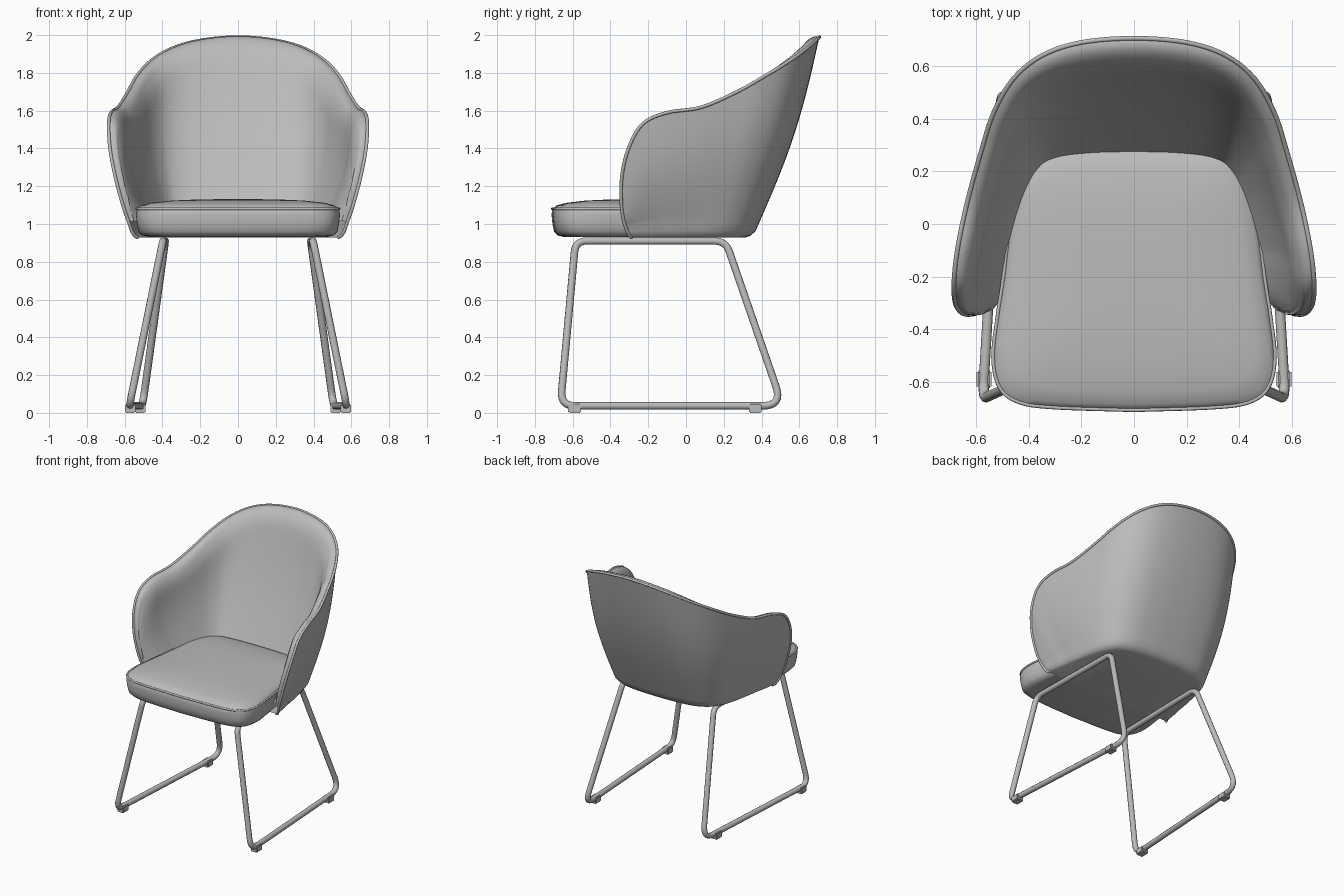
import bpy, bmesh, math
from mathutils import Vector

cube = bpy.data.objects.get("Cube")
if cube:
    bpy.data.objects.remove(cube)


def material(name, value):
    mat = bpy.data.materials.new(name)
    mat.use_nodes = True
    color = (value, value, value, 1)
    mat.diffuse_color = color
    mat.node_tree.nodes["Principled BSDF"].inputs["Base Color"].default_value = color
    return mat


GREY = material("grey", 0.5)


def finish(obj, angle=40):
    obj.data.materials.append(GREY)
    bpy.ops.object.select_all(action='DESELECT')
    obj.select_set(True)
    bpy.context.view_layer.objects.active = obj
    bpy.ops.object.shade_smooth_by_angle(angle=math.radians(angle))
    return obj


def mesh_object(name, bm, angle=40):
    bmesh.ops.recalc_face_normals(bm, faces=bm.faces)
    mesh = bpy.data.meshes.new(name)
    bm.to_mesh(mesh)
    bm.free()
    obj = bpy.data.objects.new(name, mesh)
    bpy.context.collection.objects.link(obj)
    return finish(obj, angle)


def loft(name, rings, closed, cap_start=False, cap_end=False, angle=40):
    bm = bmesh.new()
    rows = [[bm.verts.new(p) for p in ring] for ring in rings]
    count = len(rows[0])
    for low, high in zip(rows, rows[1:]):
        for i in range(count if closed else count - 1):
            k = (i + 1) % count
            bm.faces.new((low[i], low[k], high[k], high[i]))
    if cap_start:
        bm.faces.new(rows[0])
    if cap_end:
        bm.faces.new(rows[-1])
    return mesh_object(name, bm, angle)


def smooth_path(keys, steps):
    """Catmull-Rom curve through the key points."""
    pts = [Vector(k) for k in keys]
    pts = [2 * pts[0] - pts[1]] + pts + [2 * pts[-1] - pts[-2]]
    out = []
    for a, b, c, d in zip(pts, pts[1:], pts[2:], pts[3:]):
        for s in range(steps):
            t = s / steps
            out.append(0.5 * (2 * b + (c - a) * t + (2 * a - 5 * b + 4 * c - d) * t ** 2
                              + (3 * b - a - 3 * c + d) * t ** 3))
    return out + [pts[-2]]


def mirrored(half):
    """Full left-right run from keys that start on the centre line."""
    return [(-k[0], *k[1:]) for k in reversed(half[1:])] + half


def tube(name, points, radius, cyclic):
    curve = bpy.data.curves.new(name, 'CURVE')
    curve.dimensions = '3D'
    curve.bevel_depth = radius
    curve.bevel_resolution = 3
    curve.use_fill_caps = True
    spline = curve.splines.new('POLY')
    spline.points.add(len(points) - 1)
    for point, co in zip(spline.points, points):
        point.co = (*co, 1)
    spline.use_cyclic_u = cyclic
    obj = bpy.data.objects.new(name, curve)
    bpy.context.collection.objects.link(obj)
    bpy.ops.object.select_all(action='DESELECT')
    obj.select_set(True)
    bpy.context.view_layer.objects.active = obj
    bpy.ops.object.convert(target='MESH')
    return finish(bpy.context.object)


# Wraparound shell: rim and foot outlines, from centre back to arm front
rim_half = [(0, .706, 1.99), (.2, .69, 1.972), (.35, .64, 1.93), (.46, .55, 1.865),
            (.535, .42, 1.785), (.583, .27, 1.70), (.635, .08, 1.618), (.672, -.1, 1.59),
            (.685, -.23, 1.53), (.678, -.305, 1.4), (.65, -.34, 1.25),
            (.61, -.342, 1.1), (.579, -.329, 1.01)]
foot_half = [(0, .385), (.16, .38), (.3, .36), (.4, .31), (.46, .23), (.495, .13),
             (.515, .03), (.53, -.05), (.54, -.12), (.552, -.18), (.56, -.23),
             (.568, -.28), (.573, -.32)]
rim = smooth_path(mirrored(rim_half), 5)
foot = smooth_path([(x, y, 1) for x, y in mirrored(foot_half)], 5)
ROWS = 18
levels = [math.sin(j / ROWS * math.pi / 2) for j in range(ROWS + 1)]

outer, inner = [], []
for t in levels:
    line = [b.lerp(r, t) for b, r in zip(foot, rim)]
    out_row, in_row = [], []
    for i, p in enumerate(line):
        along = line[min(i + 1, len(line) - 1)] - line[max(i - 1, 0)]
        up = rim[i] - foot[i]
        n = along.cross(up).normalized()
        if n.dot(Vector((p.x, p.y + .3, 0))) < 0:
            n = -n
        skin = p + n * .033 * math.sin(math.pi * t) * min(1, up.length / .6)
        # Padding rounds off towards the rim and is thickest low in the back
        q = min(1, min((p - r).length for r in rim) / .14)
        back = max(0, p.y + .1) * (1 - t)
        depth = .008 + (.072 + .12 * back) * math.sqrt(1 - (1 - q) ** 2)
        out_row.append(skin)
        in_row.append(skin - n * depth)
    outer.append(out_row)
    inner.append(in_row)

under = [[Vector((p.x * (1 - s * .5), p.y - s * (p.y + .1), z)) for p in foot]
         for s, z in ((.15, .928), (.09, .938), (.035, .962))]
loft("shell", under + outer + inner[::-1], False, cap_start=True, angle=60)
piping = [row[0] for row in under] + rim + [row[-1] for row in reversed(under)]
tube("shell_piping", piping, .009, False)

# Seat cushion with a crowned top
seat_half = [(0, -.712), (.3, -.702), (.44, -.682), (.515, -.625), (.54, -.51), (.523, -.35),
             (.5, -.2), (.47, .05), (.44, .17), (.36, .26), (.2, .285), (0, .29)]
seat_loop = smooth_path([(x, y, 0) for x, y in seat_half], 5)
seat_loop += [Vector((-p.x, p.y, 0)) for p in seat_loop[-2:0:-1]]


def seat_ring(scale, z):
    return [(p.x * scale, (p.y + .2) * scale - .2, z) for p in seat_loop]


seat_rings = [(.88, .932), (.94, .94), (.975, .96), (.99, 1), (1, 1.05), (.99, 1.08),
              (.95, 1.098), (.85, 1.112), (.65, 1.124), (.4, 1.13), (.1, 1.132)]
loft("seat_cushion", [seat_ring(s, z) for s, z in seat_rings], True, True, True)
tube("seat_piping", seat_ring(.992, 1.08), .007, True)


# Sled legs: one closed, rounded tube loop on each side, with glides
def rounded(corners, radii):
    pts = []
    for i, (c, radius) in enumerate(zip(corners, radii)):
        before = (corners[i - 1] - c).normalized() * radius
        after = (corners[(i + 1) % len(corners)] - c).normalized() * radius
        for k in range(9):
            t = k / 8
            pts.append(c + before * (1 - t) ** 2 + after * t ** 2)
    return pts


for side, label in ((1, "left"), (-1, "right")):
    corners = [Vector((x * side, y, z)) for x, y, z in
               ((.398, -.585, .91), (.575, -.665, .037), (.505, .512, .037), (.385, .21, .91))]
    tube(label + "_leg_loop", rounded(corners, (.06, .08, .11, .06)), .02, True)
    for end, x, y in (("front", .57, -.59), ("back", .517, .367)):
        bm = bmesh.new()
        bmesh.ops.create_cube(bm, size=1)
        bmesh.ops.scale(bm, vec=(.056, .068, .048), verts=bm.verts)
        bmesh.ops.bevel(bm, geom=bm.edges[:], offset=.006, segments=2, affect='EDGES')
        bmesh.ops.translate(bm, vec=(x * side, y, .024), verts=bm.verts)
        mesh_object(f"{label}_{end}_glide", bm)
